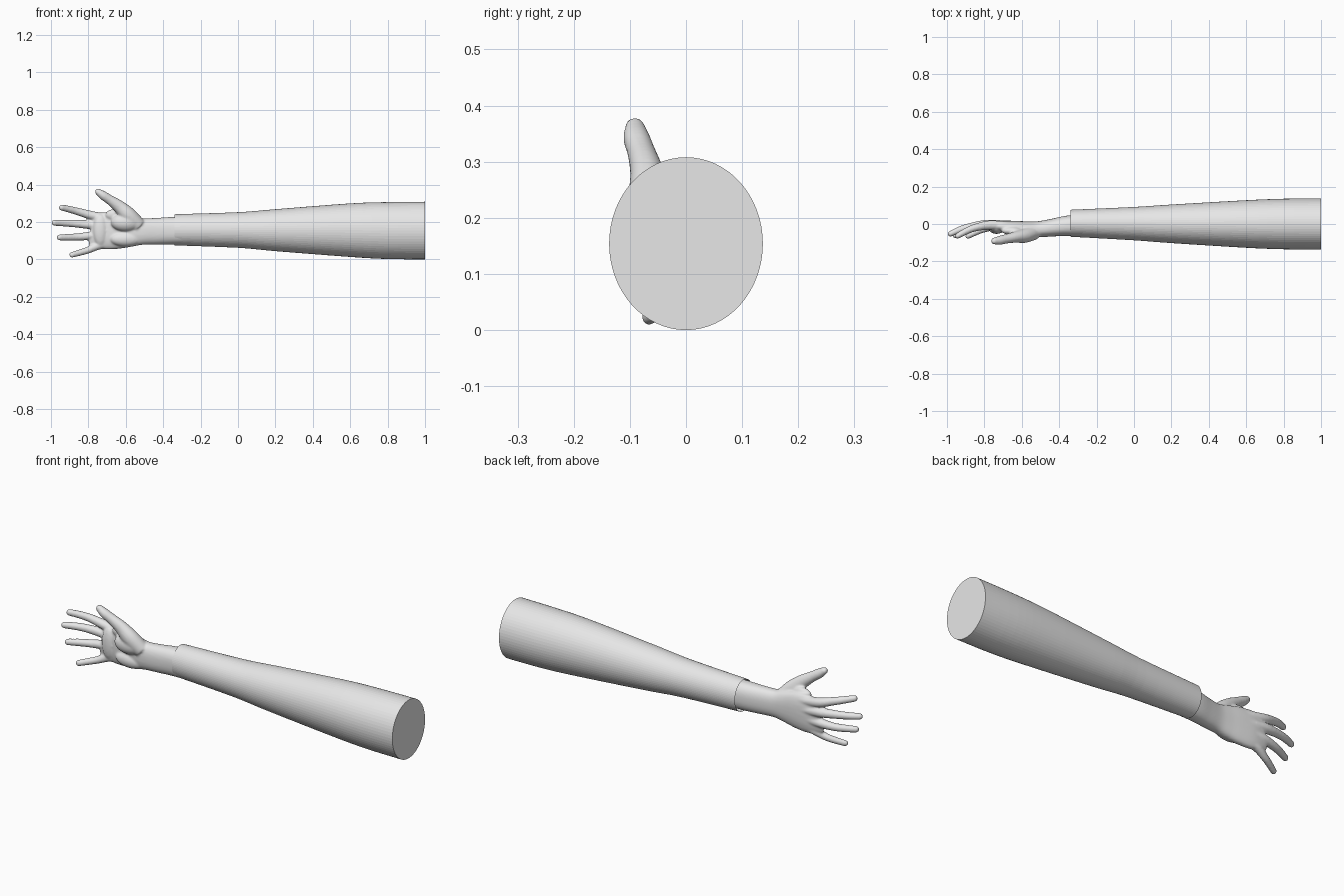
import bpy, bmesh, math
from mathutils import Vector

if "Cube" in bpy.data.objects:
    bpy.data.objects.remove(bpy.data.objects["Cube"])

skin = bpy.data.materials.new("plain_grey")
skin.diffuse_color = (0.8, 0.8, 0.8, 1)
skin.use_nodes = True
skin.node_tree.nodes["Principled BSDF"].inputs["Base Color"].default_value = skin.diffuse_color


def spline(pts, steps):
    """Catmull-Rom through rows of any length."""
    out = []
    for i in range(len(pts) - 1):
        rows = [pts[max(i - 1, 0)], pts[i], pts[i + 1], pts[min(i + 2, len(pts) - 1)]]
        for s in range(steps):
            t = s / steps
            out.append([0.5 * (2 * b + (c - a) * t + (2 * a - 5 * b + 4 * c - d) * t * t
                               + (3 * b - a - 3 * c + d) * t ** 3) for a, b, c, d in zip(*rows)])
    return out + [list(pts[-1])]


def tube(bm, rows, seg, power=1.0):
    """Closed loft of rows (x, y, z, depth radius, width radius)."""
    rings = []
    for i, (x, y, z, ra, rb) in enumerate(rows):
        a, b = rows[max(i - 1, 0)], rows[min(i + 1, len(rows) - 1)]
        t = (Vector(b[:3]) - Vector(a[:3])).normalized()
        v = t.cross(Vector((0, 1, 0))).normalized()
        u = v.cross(t)
        ring = []
        for k in range(seg):
            c, s = math.cos(k * math.tau / seg), math.sin(k * math.tau / seg)
            c, s = (math.copysign(abs(w) ** power, w) for w in (c, s))
            ring.append(bm.verts.new(Vector((x, y, z)) + u * (ra * c) + v * (rb * s)))
        rings.append(ring)
    for p, q in zip(rings, rings[1:]):
        for k in range(seg):
            n = (k + 1) % seg
            bm.faces.new((p[k], p[n], q[n], q[k]))
    bm.faces.new(rings[0][::-1])
    bm.faces.new(rings[-1])


def rounded(rows):
    """Add a dome of shrinking rings past the last row."""
    p, q = rows[-2], rows[-1]
    d = (Vector(q[:3]) - Vector(p[:3])).normalized()
    r = q[3]
    caps = []
    for a in (20, 40, 60, 78):
        s, c = math.sin(math.radians(a)), math.cos(math.radians(a))
        caps.append([*(Vector(q[:3]) + d * r * s), q[3] * c, q[4] * c])
    return rows + caps


def ball(bm, loc, size):
    made = bmesh.ops.create_icosphere(bm, subdivisions=3, radius=1)["verts"]
    for v in made:
        v.co = Vector(a * b for a, b in zip(v.co, size)) + Vector(loc)


def finish(bm, name):
    bmesh.ops.recalc_face_normals(bm, faces=bm.faces)
    me = bpy.data.meshes.new(name)
    bm.to_mesh(me)
    bm.free()
    me.materials.append(skin)
    ob = bpy.data.objects.new(name, me)
    bpy.context.collection.objects.link(ob)
    return ob


# sleeve: flaring outer wall, then a rim folding into a short open cuff
bm = bmesh.new()
outer = spline([(1, 0, .154, .137, .154), (.8, 0, .154, .135, .152), (.6, 0, .156, .127, .143),
                (.2, .001, .156, .103, .112), (0, .002, .157, .089, .095),
                (-.34, .004, .158, .072, .083)], 4)
tube(bm, outer, 64)
mouth = [f for f in bm.faces if len(f.verts) > 4 and f.calc_center_median().x < 0]
bmesh.ops.inset_region(bm, faces=mouth, thickness=.008)
bmesh.ops.translate(bm, verts=list(mouth[0].verts), vec=(.06, 0, 0))
finish(bm, "sleeve")

# hand: overlapping volumes fused into one smooth skin
bm = bmesh.new()
# forearm, wrist and palm
tube(bm, spline([(-.26, -.006, .154, .060, .073), (-.36, -.010, .153, .054, .073),
                 (-.44, -.020, .150, .047, .071), (-.51, -.028, .149, .043, .071),
                 (-.57, -.027, .150, .041, .083), (-.64, -.019, .152, .036, .096),
                 (-.71, -.013, .153, .031, .099), (-.765, -.011, .157, .022, .090),
                 (-.785, -.011, .160, .012, .080)], 5), 32, .85)

# fingers, each starting inside the palm
fingers = [
    [(-.66, -.013, .215, .024, .022), (-.77, -.006, .232, .025, .024), (-.85, -.020, .254, .020, .0205),
     (-.90, -.040, .267, .018, .0185), (-.943, -.064, .277, .015, .0165)],
    [(-.66, -.008, .172, .024, .022), (-.78, -.002, .184, .025, .024), (-.87, -.013, .191, .020, .0205),
     (-.93, -.030, .194, .018, .0185), (-.982, -.053, .196, .015, .0165)],
    [(-.66, -.010, .131, .024, .022), (-.77, -.006, .127, .024, .023), (-.85, -.018, .120, .020, .020),
     (-.905, -.038, .118, .018, .0185), (-.954, -.062, .117, .015, .0165)],
    [(-.64, -.016, .094, .023, .022), (-.74, -.014, .075, .022, .022), (-.80, -.027, .050, .018, .0185),
     (-.845, -.045, .036, .016, .017), (-.888, -.066, .024, .014, .0155)],
]
for rows in fingers:
    tube(bm, rounded(spline(rows, 5)), 20)

# thumb and its fleshy base
tube(bm, rounded(spline([(-.53, -.045, .180, .038, .040), (-.585, -.062, .235, .039, .043),
                         (-.635, -.070, .282, .030, .034), (-.685, -.080, .318, .025, .026),
                         (-.72, -.088, .341, .024, .024), (-.747, -.091, .361, .018, .018)], 5)), 20)
ball(bm, (-.60, -.056, .198), (.080, .043, .050))
# heel of the hand, finger pads and thumb web
ball(bm, (-.60, -.042, .108), (.085, .034, .040))
ball(bm, (-.735, -.028, .155), (.040, .025, .085))
ball(bm, (-.655, -.036, .238), (.055, .022, .032))

hand = finish(bm, "hand")
fuse = hand.modifiers.new("fuse", "REMESH")
fuse.mode = "VOXEL"
fuse.voxel_size = .005
fuse.use_smooth_shade = True
soft = hand.modifiers.new("soften", "SMOOTH")
soft.factor = .5
soft.iterations = 8
